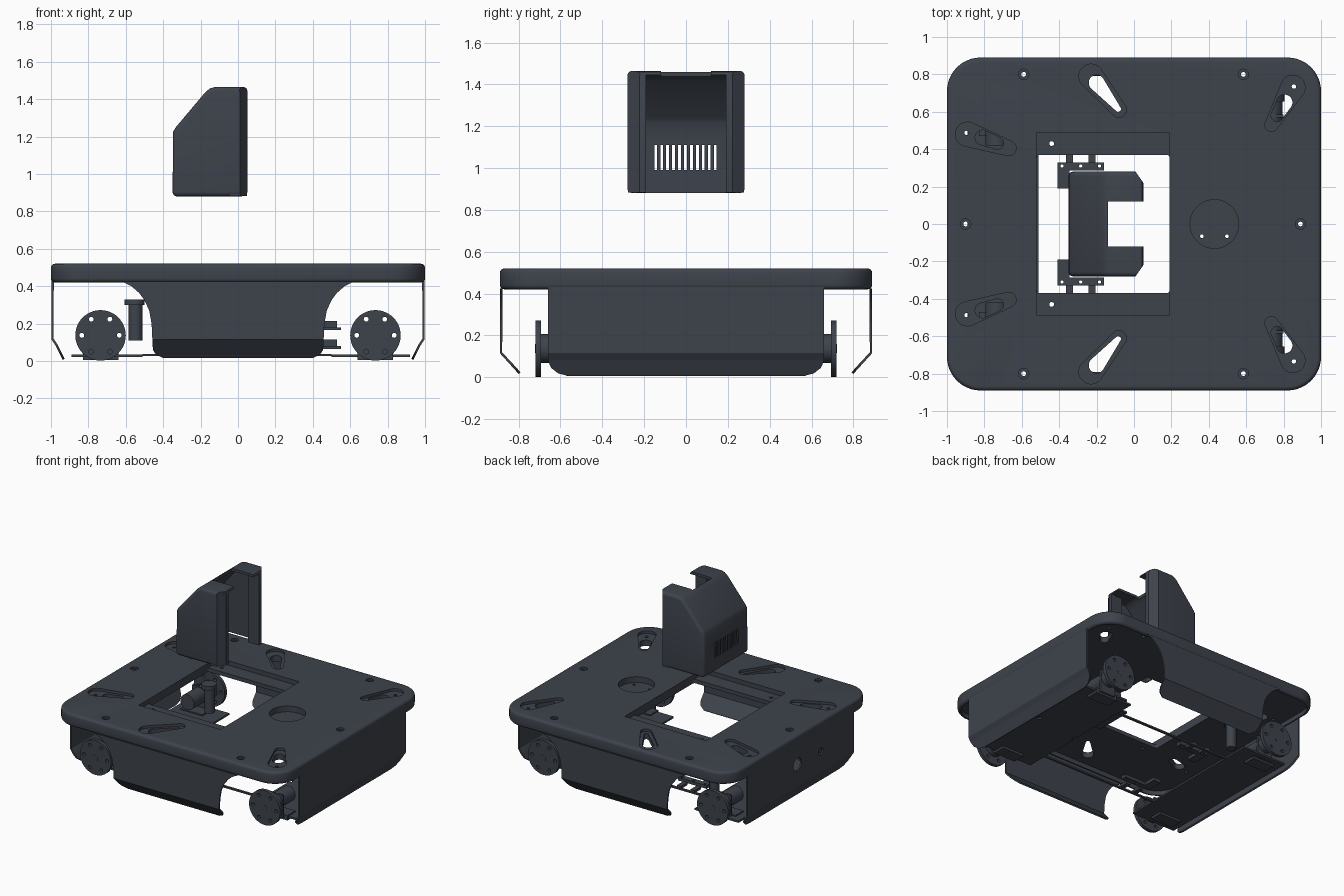
import bpy, bmesh
from math import sin, cos, pi, acos, atan2, hypot

if "Cube" in bpy.data.objects:
    bpy.data.objects.remove(bpy.data.objects["Cube"])

dark = bpy.data.materials.new("dark_slate")
dark.diffuse_color = (0.048, 0.056, 0.072, 1)
dark.use_nodes = True
dark.node_tree.nodes["Principled BSDF"].inputs["Base Color"].default_value = dark.diffuse_color


def finish(name, bm):
    me = bpy.data.meshes.new(name)
    bm.to_mesh(me)
    bm.free()
    ob = bpy.data.objects.new(name, me)
    bpy.context.collection.objects.link(ob)
    me.materials.append(dark)
    return ob


def prism(name, pts, a, b, axis='z'):
    """Extrude a 2D outline from a to b along an axis."""
    def place(p, h):
        return {'z': (p[0], p[1], h), 'y': (p[0], h, p[1]), 'x': (h, p[0], p[1])}[axis]
    bm = bmesh.new()
    lo = [bm.verts.new(place(p, a)) for p in pts]
    hi = [bm.verts.new(place(p, b)) for p in pts]
    n = len(pts)
    bm.faces.new(lo)
    bm.faces.new(hi)
    for i in range(n):
        bm.faces.new((lo[i], lo[(i + 1) % n], hi[(i + 1) % n], hi[i]))
    bmesh.ops.recalc_face_normals(bm, faces=bm.faces)
    return finish(name, bm)


def apply(ob, kind, **kw):
    m = ob.modifiers.new(kind, kind)
    for k, v in kw.items():
        setattr(m, k, v)
    bpy.context.view_layer.objects.active = ob
    bpy.ops.object.modifier_apply(modifier=m.name)


def cut(ob, *cutters):
    for c in cutters:
        apply(ob, 'BOOLEAN', operation='DIFFERENCE', object=c)
        bpy.data.objects.remove(c)


def smooth(ob, angle=0.5):
    bpy.ops.object.select_all(action='DESELECT')
    ob.select_set(True)
    bpy.context.view_layer.objects.active = ob
    bpy.ops.object.shade_smooth_by_angle(angle=angle)


def circle(x, y, r, n=24):
    return [(x + r * cos(2 * pi * i / n), y + r * sin(2 * pi * i / n)) for i in range(n)]


def rect(x0, x1, y0, y1, r=0.0, n=12):
    if r == 0:
        return [(x0, y0), (x1, y0), (x1, y1), (x0, y1)]
    pts = []
    for k, (cx, cy) in enumerate([(x1 - r, y1 - r), (x0 + r, y1 - r), (x0 + r, y0 + r), (x1 - r, y0 + r)]):
        for i in range(n + 1):
            t = pi / 2 * (k + i / n)
            pts.append((cx + r * cos(t), cy + r * sin(t)))
    return pts


def teardrop(x1, y1, r1, x2, y2, r2, n=14):
    th = atan2(y2 - y1, x2 - x1)
    ph = acos((r1 - r2) / hypot(x2 - x1, y2 - y1))
    a = [th + ph + (2 * pi - 2 * ph) * i / n for i in range(n + 1)]
    b = [th - ph + 2 * ph * i / n for i in range(n + 1)]
    return [(x1 + r1 * cos(t), y1 + r1 * sin(t)) for t in a] + [(x2 + r2 * cos(t), y2 + r2 * sin(t)) for t in b]


def box(name, x0, x1, y0, y1, z0, z1):
    return prism(name, rect(x0, x1, y0, y1), z0, z1)


# Top deck: rounded shell
deck = prism("top_deck", rect(-1, 1, -0.89, 0.89, 0.18), 0.42, 0.52)
apply(deck, 'BEVEL', width=0.022, segments=4, limit_method='ANGLE', angle_limit=0.6)
cut(deck, prism("c", rect(-0.975, 0.975, -0.865, 0.865, 0.155), 0.3, 0.455))
# Deck window with two sunken lips, and the round recess
cut(deck, box("c", -0.52, 0.19, -0.49, 0.49, 0.485, 0.6),
    prism("c", rect(-0.52, 0.19, -0.37, 0.37, 0.015, 4), 0.4, 0.6),
    prism("c", circle(0.43, 0, 0.13, 40), 0.475, 0.6))
# Teardrop pockets with through slots
for s in (1, -1):
    for outer, inner, hole in [
            ((-0.89, 0.48, 0.065, -0.67, 0.405, 0.04), (-0.81, 0.462, 0.04, -0.73, 0.432, 0.032), (-0.895, 0.487)),
            ((-0.23, 0.79, 0.065, -0.08, 0.61, 0.04), (-0.2, 0.755, 0.042, -0.085, 0.615, 0.015), None),
            ((0.85, 0.73, 0.065, 0.735, 0.53, 0.035), (0.805, 0.65, 0.042, 0.765, 0.58, 0.032), (0.855, 0.735))]:
        for d, z in ((outer, 0.5), (inner, 0.4)):
            cut(deck, prism("c", teardrop(d[0], s * d[1], d[2], d[3], s * d[4], d[5]), z, 0.6))
        if hole:
            cut(deck, prism("c", circle(hole[0], s * hole[1], 0.012, 12), 0.4, 0.6))
    cut(deck, prism("c", circle(-0.44, s * 0.43, 0.013, 12), 0.4, 0.6),
        prism("c", circle(0.43 + s * 0.067, -0.065, 0.01, 12), 0.4, 0.6))
# Countersunk screw holes
for x, y in [(-0.59, 0.8), (0.585, 0.8), (-0.59, -0.8), (0.585, -0.8), (-0.9, 0), (0.89, 0)]:
    cut(deck, prism("c", circle(x, y, 0.028, 20), 0.507, 0.6), prism("c", circle(x, y, 0.013, 12), 0.4, 0.6))
smooth(deck)


# Skirt panels: rows of (half width, outward offset, height)
def skirt(name, rows, along_x, sign):
    bm = bmesh.new()
    prev = None
    for w, o, z in rows:
        ends = [(-w, sign * o, z), (w, sign * o, z)] if along_x else [(sign * o, -w, z), (sign * o, w, z)]
        cur = [bm.verts.new(p) for p in ends]
        if prev:
            f = bm.faces.new((prev[0], prev[1], cur[1], cur[0]))
            f.normal_update()
            if (f.normal.y if along_x else f.normal.x) * sign < 0:
                f.normal_flip()
        prev = cur
    ob = finish(name, bm)
    apply(ob, 'SOLIDIFY', thickness=0.012, offset=-1)
    return ob


side_rows = [(0.62, 0.89, 0.425), (0.57, 0.89, 0.4), (0.53, 0.89, 0.365), (0.5, 0.89, 0.325), (0.475, 0.89, 0.27),
             (0.462, 0.89, 0.2), (0.458, 0.89, 0.115), (0.455, 0.84, 0.06), (0.44, 0.817, 0.035), (0.40, 0.8, 0.015)]
end_rows = [(0.66, 0.997, 0.44), (0.66, 0.997, 0.115), (0.66, 0.974, 0.08), (0.645, 0.957, 0.045),
            (0.61, 0.944, 0.018), (0.56, 0.937, 0.006)]
for s in (-1, 1):
    skirt("side_skirt", side_rows, True, s)
    end = skirt("end_skirt", end_rows, False, s)
    if s < 0:
        cut(end, prism("c", circle(0.04, 0.29, 0.05), -1.1, -0.9, 'x'),
            prism("c", circle(-0.25, 0.28, 0.028), -1.1, -0.9, 'x'))

# Wheels, hubs, motors and mounts
for sx in (-1, 1):
    for s in (-1, 1):
        x, z = sx * 0.735, 0.137
        w = prism("wheel", circle(x, z, 0.135, 48), s * 0.692, s * 0.72, 'y')
        for i in range(6):
            t = i * pi / 3
            cut(w, prism("c", circle(x + 0.1 * cos(t), z + 0.1 * sin(t), 0.013, 12), s * 0.68, s * 0.73, 'y'))
        smooth(w)
        smooth(prism("wheel_hub", circle(x, z, 0.07, 32), s * 0.655, s * 0.692, 'y'))
        smooth(prism("wheel_axle", circle(x, z, 0.022, 16), s * 0.6, s * 0.722, 'y'))
        smooth(prism("motor", circle(x, z, 0.06, 32), s * 0.42, s * 0.655, 'y'))
        box("motor_mount", x - 0.095, x + 0.095, s * 0.47, s * 0.57, 0.005, 0.045)
        box("motor_bracket", x - 0.065, x + 0.065, s * 0.57, s * 0.585, 0.02, 0.2)

# Floor strips and long rails
box("floor_strip", -0.89, -0.51, -0.62, 0.62, 0.022, 0.036)
strip = box("floor_strip", 0.5, 0.92, -0.56, 0.56, 0.022, 0.036)
cut(strip, prism("c", circle(0.89, 0, 0.018, 12), 0, 0.1), prism("c", circle(0.5, -0.065, 0.02, 12), 0, 0.1))
for s in (-1, 1):
    box("floor_rail", -0.51, 0.5, s * 0.395, s * 0.413, 0.026, 0.038)
    # Mounting ears seen through the window
    ear = box("mounting_ear", -0.41, -0.16, s * 0.285, s * 0.33, 0.05, 0.075)
    cut(ear, *[prism("c", circle(ex, s * 0.31, 0.009, 10), 0, 0.1) for ex in (-0.385, -0.285, -0.185)])
    box("mounting_ear_end", -0.41, -0.345, s * 0.19, s * 0.285, 0.05, 0.075)
    for bx in (-0.345, -0.225):
        box("mounting_bar", bx - 0.018, bx + 0.018, s * 0.33, s * 0.41, 0.035, 0.055)

# Upright pump and stacked terminal blocks
smooth(prism("pump_body", circle(-0.548, 0.43, 0.037), 0.11, 0.3))
smooth(prism("pump_cap", circle(-0.553, 0.43, 0.054), 0.3, 0.33))
for z in (0.065, 0.165):
    box("circuit_board", 0.4, 0.55, 0.1, 0.4, z, z + 0.015)
    for i in range(3):
        box("terminal_block", 0.45, 0.53, 0.12 + i * 0.1, 0.19 + i * 0.1, z + 0.015, z + 0.05)


# Tower: open-fronted hood
def hood(d):
    base = 0.88 if d == 0 else 0.8
    return [(-0.35 + d, base), (0.05 - d, base), (0.05 - d, 1.445 - d),
            (0.044 - d, 1.46 - d), (0.03 - d, 1.465 - d), (-0.125 + d / 2, 1.465 - d), (-0.15 + d / 2, 1.457 - d),
            (-0.175 + d / 2, 1.437 - d), (-0.335 + d, 1.247 - d / 2), (-0.347 + d, 1.225 - d / 2)]


tower = prism("tower_hood", hood(0), -0.28, 0.28, 'y')
apply(tower, 'BEVEL', width=0.03, segments=4, limit_method='ANGLE', angle_limit=1.2)
cut(tower, prism("c", hood(0.02), -0.258, 0.258, 'y'),
    box("c", -0.05, 0.2, -0.19, 0.19, 0.8, 1.445),
    box("c", -0.14, 0.2, -0.12, 0.12, 1.4, 1.6))
# Chamfered front corners with solid columns behind them
for s in (-1, 1):
    cut(tower, prism("c", [(0.0, s * 0.29), (0.06, s * 0.205), (0.06, s * 0.29)], 0.8, 1.6))
    prism("tower_column", [(-0.045, s * 0.19), (0.049, s * 0.19), (0.049, s * 0.222), (0.01, s * 0.277),
                           (-0.045, s * 0.277)], 0.882, 1.44)
# Vent slots in the tower's rear wall
for i in range(11):
    y = -0.145 + i * 0.0285
    cut(tower, box("c", -0.4, -0.3, y - 0.0065, y + 0.0065, 0.99, 1.11))
smooth(tower)
